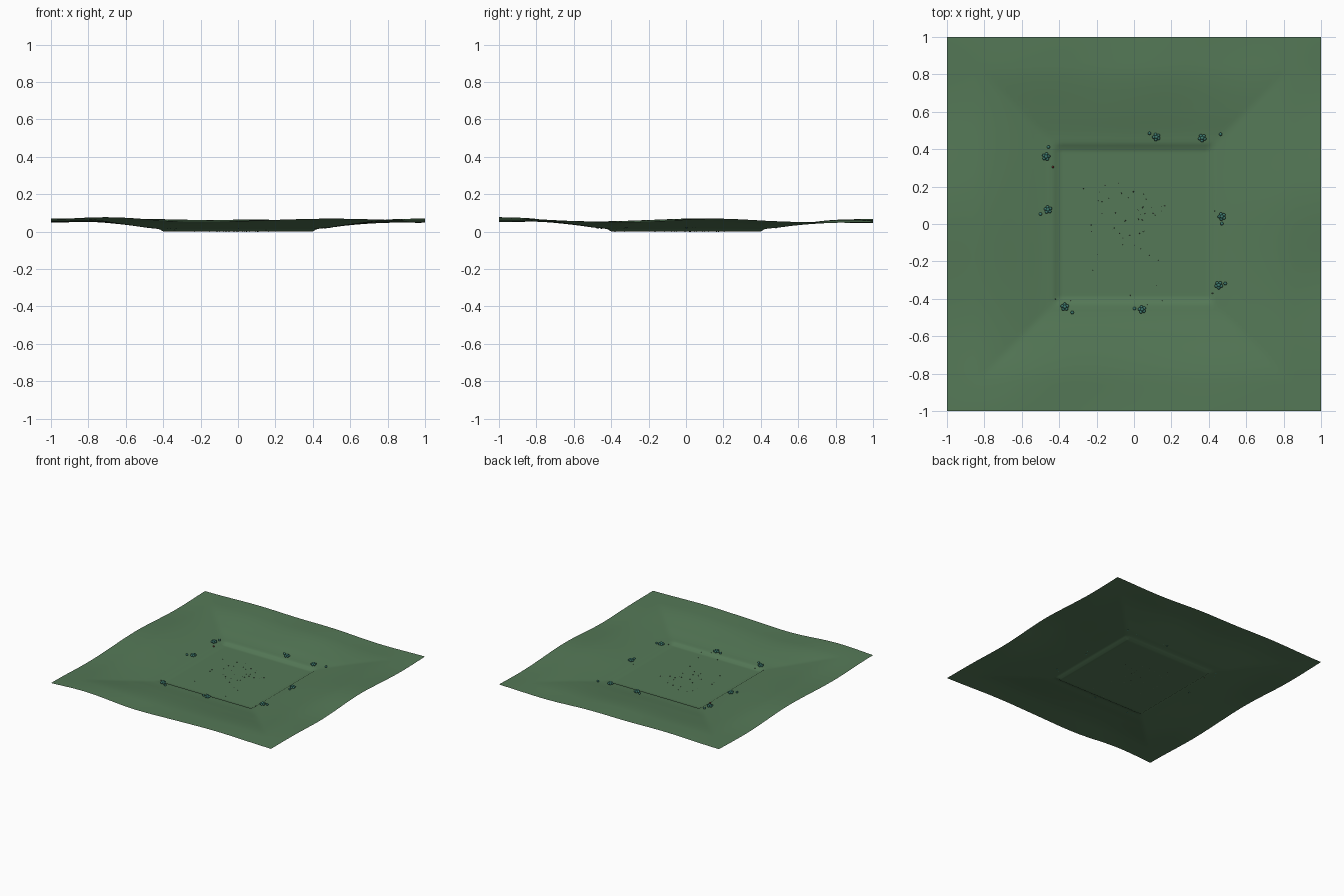
import bpy, bmesh, math, random
from mathutils import Matrix

if "Cube" in bpy.data.objects:
    bpy.data.objects.remove(bpy.data.objects["Cube"])
random.seed(7)


def material(name, rgb):
    m = bpy.data.materials.new(name)
    m.diffuse_color = (*rgb, 1)
    m.use_nodes = True
    m.node_tree.nodes["Principled BSDF"].inputs["Base Color"].default_value = m.diffuse_color
    return m


def finish(name, bm, mat, smooth=True):
    me = bpy.data.meshes.new(name)
    bm.to_mesh(me)
    bm.free()
    for p in me.polygons:
        p.use_smooth = smooth
    me.materials.append(mat)
    ob = bpy.data.objects.new(name, me)
    bpy.context.collection.objects.link(ob)
    return ob


def ease(a, b, t):
    t = min(1, max(0, (t - a) / (b - a)))
    return t * t * (3 - 2 * t)


# gentle hills and hollows: x, y, height, radius
HILLS = [(-0.7, -1, .020, .3), (-.25, -1, -.008, .25), (.5, -1, .012, .35),
         (-.5, 1, .010, .3), (.6, 1, -.012, .3), (.15, .9, .006, .25),
         (1, -.35, -.010, .25), (1, .7, -.009, .25), (1, .15, .012, .25),
         (-1, .65, -.009, .28), (-1, .1, .013, .3), (-1, -.5, -.006, .25),
         (.6, .1, .005, .25), (-.6, -.1, .005, .3), (0, .55, .006, .3)]


def height(x, y):
    t = 0.057 + sum(a * math.exp(-((x - u) ** 2 + (y - v) ** 2) / (r * r))
                    for u, v, a, r in HILLS)
    d = max(abs(x), abs(y))
    w = 0.27 * ease(.395, .43, d) + 0.13 * ease(.40, .6, d) + 0.6 * ease(.42, .85, d)
    return t * w


# terrain sheet with a sunken square plot
bm = bmesh.new()
bmesh.ops.create_grid(bm, x_segments=100, y_segments=100, size=1)
for v in bm.verts:
    v.co.z = height(v.co.x, v.co.y)
finish("terrain", bm, material("grass", (.09, .19, .095)))


def blob(bm, x, y, z, r, squash=1, sub=1):
    bmesh.ops.create_icosphere(
        bm, subdivisions=sub, radius=r,
        matrix=Matrix.Translation((x, y, z)) @ Matrix.Diagonal((1, 1, squash, 1)))


# shrubs around the rim, each with a small loose bud beside it
leaf = material("leaf", (.05, .20, .16))
SHRUBS = [(.12, .465, .083, .485), (.365, .46, .463, .48), (-.47, .36, -.457, .412),
          (-.46, .077, -.5, .053), (.47, .04, .47, .002), (.453, -.327, .488, -.318),
          (-.37, -.443, -.33, -.473), (.043, -.457, .003, -.452)]
for x, y, bx, by in SHRUBS:
    bm = bmesh.new()
    z = height(x, y)
    turn = random.random() * 6
    for k in range(5):
        a = turn + k * math.tau / 5
        blob(bm, x + .014 * math.cos(a), y + .014 * math.sin(a), z + .009, .009, sub=2)
    blob(bm, x, y, z + .016, .010, sub=2)
    blob(bm, bx, by, height(bx, by) + .006, .009, sub=2)
    finish("shrub", bm, leaf)

# pebbles scattered in the plot and by the rim
stones = [(random.gauss(-.01, .11), random.gauss(.03, .11)) for _ in range(45)]
stones += [(.42, -.37), (-.42, -.4), (-.34, -.41), (.07, -.43), (.15, -.41),
           (.43, .07), (.12, -.33), (-.02, -.38), (-.27, .19)]
bm = bmesh.new()
for x, y in stones:
    r = random.uniform(.002, .005)
    blob(bm, x, y, height(x, y) + r * .3, r, .7)
finish("pebbles", bm, material("stone", (.07, .10, .07)), False)

# one reddish stone near the left rim
bm = bmesh.new()
blob(bm, -.433, .305, height(-.433, .305) + .004, .007)
finish("red_stone", bm, material("red", (.25, .06, .05)), False)
